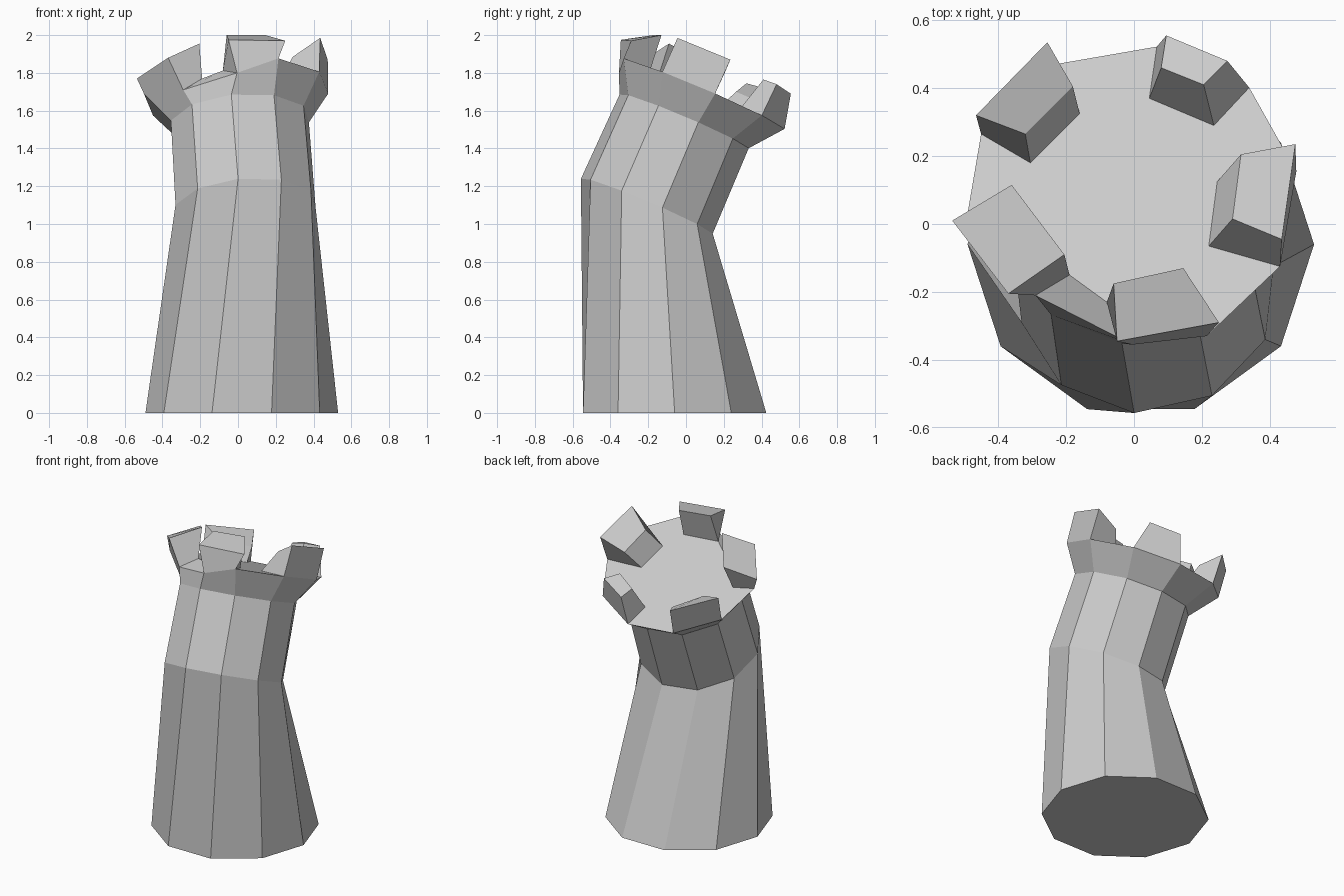
import bpy
from math import cos, sin, radians
from mathutils import Vector

if "Cube" in bpy.data.objects:
    bpy.data.objects.remove(bpy.data.objects["Cube"])

SIDES = 10
TILT = Vector((-0.075, 0.425, 1)).normalized()   # axis of the leaning upper half
UP = Vector((0, 0, 1))
RIM_C = Vector((-0.01, 0.07, 1.69))


def ring(center, radius, phase, axis):
    """Regular polygon around an axis, counter-clockwise from above."""
    ey = axis.cross(Vector((1, 0, 0))).normalized()
    ex = ey.cross(axis)
    angles = [radians(phase + 360 / SIDES * k) for k in range(SIDES)]
    return [Vector(center) + radius * (cos(a) * ex + sin(a) * ey) for a in angles]


def bands(rows):
    """Side faces joining stacked rings of equal size."""
    n = len(rows[0])
    return [(r * n + k, r * n + (k + 1) % n, (r + 1) * n + (k + 1) % n, (r + 1) * n + k)
            for r in range(len(rows) - 1) for k in range(n)]


def make(name, verts, faces):
    mesh = bpy.data.meshes.new(name)
    mesh.from_pydata([tuple(v) for v in verts], [], faces)
    mesh.update()
    obj = bpy.data.objects.new(name, mesh)
    bpy.context.collection.objects.link(obj)
    return obj


def on_deck(x, y):
    """Point on the tilted crown deck above (x, y)."""
    dx, dy = x - RIM_C.x, y - RIM_C.y
    return Vector((x, y, RIM_C.z - (TILT.x * dx + TILT.y * dy) / TILT.z))


# Bent tower shaft
base = ring((0.02, -0.06, 0), 0.51, -108, UP)
bend = ring((0.04, -0.2075, 1.094), 0.38, -96, TILT)
neck = ring((0.01, -0.01, 1.543), 0.373, -97, TILT)
rows = [base, bend, neck]
make("tower_shaft", sum(rows, []), bands(rows) + [tuple(reversed(range(SIDES)))])

# Flared crown, with the rim broken down between corners 9 and 0
rim = ring(RIM_C, 0.495, -99, TILT)
rim[9] = Vector((-0.29, -0.21, 1.71))
rim[0] = Vector((-0.005, -0.355, 1.80))
chip_l, chip_r = on_deck(-0.19, -0.15), on_deck(-0.08, -0.23)
L, R = 20, 21
top = [tuple(range(11, 19)) + (L, R), (19, 10, R, L), (10, 11, R), (18, 19, L)]
make("crown", neck + rim + [chip_l, chip_r], bands([neck, rim]) + top)

# Battlements: rim corners, inner foot points, then top corners in the same order
blocks = {
    "battlement_front": (0, 1, on_deck(0.15, -0.19), chip_r,
                         [(-0.05, -0.345, 1.975), (0.25, -0.29, 1.97),
                          (0.145, -0.13, 2.0), (-0.06, -0.175, 2.0)]),
    "battlement_right": (2, 3, on_deck(0.245, 0.125), on_deck(0.22, -0.065),
                         [(0.435, -0.045, 1.985), (0.475, 0.235, 1.87),
                          (0.315, 0.205, 1.80), (0.29, 0.015, 1.885)]),
    "battlement_back_right": (4, 5, on_deck(0.045, 0.37), on_deck(0.235, 0.29),
                              [(0.275, 0.48, 1.74), (0.095, 0.555, 1.69),
                               (0.08, 0.46, 1.715), (0.205, 0.41, 1.765)]),
    "battlement_back_left": (6, 7, on_deck(-0.305, 0.18), on_deck(-0.16, 0.325),
                             [(-0.255, 0.535, 1.685), (-0.465, 0.32, 1.745),
                              (-0.32, 0.265, 1.70), (-0.18, 0.405, 1.64)]),
    "battlement_left": (8, 9, chip_l, on_deck(-0.37, 0.03),
                        [(-0.535, 0.01, 1.77), (-0.37, -0.205, 1.88),
                         (-0.205, -0.09, 1.955), (-0.36, 0.115, 1.845)]),
}
for name, (i, j, in_j, in_i, tops) in blocks.items():
    rows = [[rim[i], rim[j], in_j, in_i], tops]
    make(name, sum(rows, []), bands(rows) + [(3, 2, 1, 0), (4, 5, 6, 7)])
